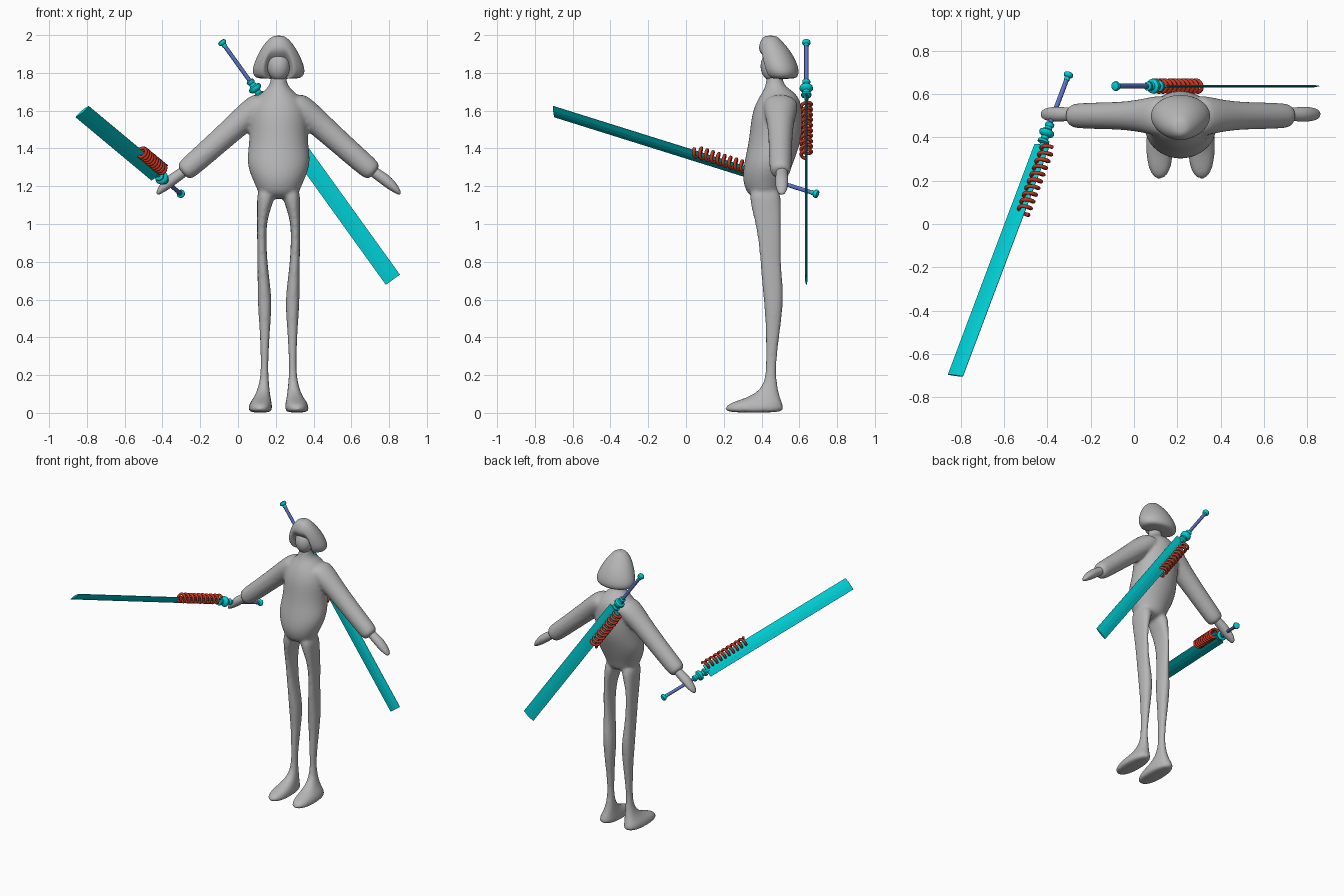
import bpy, bmesh, math
from mathutils import Vector, Matrix

cube = bpy.data.objects.get("Cube")
if cube:
    bpy.data.objects.remove(cube)

CX = 0.215  # the figure stands off-centre


def material(name, rgb):
    m = bpy.data.materials.new(name)
    m.use_nodes = True
    m.diffuse_color = (*rgb, 1)
    m.node_tree.nodes["Principled BSDF"].inputs["Base Color"].default_value = (*rgb, 1)
    return m


GREY = material("clay grey", (0.47, 0.47, 0.47))
CYAN = material("cyan metal", (0.0, 0.62, 0.66))
RED = material("coil red", (0.6, 0.04, 0.015))
BLUE = material("grip blue", (0.1, 0.17, 0.55))


def add_object(name, bm, mat, smooth=True, matrix=None):
    bmesh.ops.recalc_face_normals(bm, faces=bm.faces)
    mesh = bpy.data.meshes.new(name)
    bm.to_mesh(mesh)
    bm.free()
    mesh.materials.append(mat)
    for p in mesh.polygons:
        p.use_smooth = smooth
    ob = bpy.data.objects.new(name, mesh)
    bpy.context.collection.objects.link(ob)
    if matrix:
        ob.matrix_world = matrix
    return ob


def loft(bm, rings, u=(1, 0, 0), v=(0, 1, 0), power=2.0, n=20):
    """Skin closed rings given as (centre, radius along u, radius along v)."""
    u, v = Vector(u), Vector(v)
    loops = []
    for c, a, b in rings:
        loop = []
        for i in range(n):
            t = 2 * math.pi * i / n
            cs, sn = math.cos(t), math.sin(t)
            p = u * a * math.copysign(abs(cs) ** (2 / power), cs)
            q = v * b * math.copysign(abs(sn) ** (2 / power), sn)
            loop.append(bm.verts.new(Vector(c) + p + q))
        loops.append(loop)
    for lo, hi in zip(loops, loops[1:]):
        for i in range(n):
            j = (i + 1) % n
            bm.faces.new((lo[i], lo[j], hi[j], hi[i]))
    bm.faces.new(loops[0])
    bm.faces.new(loops[-1])
    return loops


def levels(rows, x=None):
    """Rows of (z, half width, front y, back y[, x]) to horizontal rings."""
    return [((CX + (r[4] * x if x else 0), (r[2] + r[3]) / 2, r[0]), r[1], (r[3] - r[2]) / 2)
            for r in rows]


# Body: torso, neck, arms and legs fused into one smooth skin
body = bmesh.new()
loft(body, levels([
    (1.13, .095, .34, .50), (1.2, .122, .305, .52), (1.26, .15, .298, .545),
    (1.33, .172, .308, .572), (1.42, .158, .328, .605), (1.5, .156, .338, .617),
    (1.58, .158, .347, .617), (1.65, .135, .372, .61), (1.7, .085, .405, .575),
    (1.73, .048, .42, .52), (1.78, .04, .428, .51), (1.83, .04, .43, .51)]))
for s in (1, -1):
    loft(body, levels([
        (0, .062, .205, .515, .097), (.025, .063, .203, .518, .097),
        (.05, .06, .225, .512, .095), (.07, .05, .29, .503, .09),
        (.1, .038, .365, .493, .083), (.15, .027, .412, .482, .077),
        (.22, .019, .422, .477, .075), (.32, .021, .422, .483, .074),
        (.45, .028, .423, .5, .073), (.58, .038, .413, .515, .073),
        (.68, .033, .403, .513, .078), (.8, .026, .393, .502, .086),
        (.92, .024, .382, .502, .09), (1.02, .026, .362, .502, .088),
        (1.1, .04, .342, .505, .074), (1.2, .055, .33, .5, .06)], s), power=2.3)
    arm = [(.06, 1.65, .06, .09), (.107, 1.62, .077, .095), (.18, 1.56, .071, .077),
           (.258, 1.49, .066, .066), (.37, 1.39, .062, .062), (.45, 1.32, .06, .06),
           (.492, 1.284, .057, .057), (.51, 1.268, .042, .042)]
    loft(body, [((CX + s * x, .5, z), a, b) for x, z, a, b in arm], u=(s * .65, 0, .76))
body_ob = add_object("body", body, GREY)
sub = body_ob.modifiers.new("round", "SUBSURF")
sub.levels = sub.render_levels = 2
fuse = body_ob.modifiers.new("fuse", "REMESH")
fuse.mode, fuse.voxel_size, fuse.use_smooth_shade = "VOXEL", 0.01, True
relax = body_ob.modifiers.new("relax", "SMOOTH")
relax.factor, relax.iterations = 0.5, 5


def soften(ob, level=2):
    m = ob.modifiers.new("round", "SUBSURF")
    m.levels = m.render_levels = level


# Hands
for side, s in (("left", 1), ("right", -1)):
    bm = bmesh.new()
    hand = [(.47, 1.3, .03, .03), (.52, 1.265, .03, .032), (.56, 1.238, .033, .036),
            (.597, 1.205, .029, .035), (.625, 1.18, .02, .028), (.644, 1.157, .008, .014)]
    loft(bm, [((CX + s * x, .507, z), a, b) for x, z, a, b in hand],
         u=(s * .7, 0, .71), n=12)
    soften(add_object(side + "_hand", bm, GREY))

# Bobbed hair with a recess at the front for the face
hair = bmesh.new()
rings = loft(hair, levels([
    (1.768, .1, .445, .57), (1.778, .128, .42, .592), (1.81, .142, .4, .6),
    (1.86, .127, .387, .585), (1.91, .103, .383, .557), (1.95, .078, .387, .525),
    (1.98, .052, .4, .497), (1.998, .025, .42, .475)]), n=32)
for ring in rings[:4]:
    for vert in ring:
        if abs(vert.co.x - CX) < .065 and vert.co.y < .45:
            vert.co.y += .055
soften(add_object("hair", hair, GREY), 2)

# Face
bm = bmesh.new()
bmesh.ops.create_uvsphere(bm, u_segments=24, v_segments=16, radius=1)
bmesh.ops.scale(bm, vec=(.06, .06, .078), verts=bm.verts)
bmesh.ops.translate(bm, vec=(CX, .455, 1.835), verts=bm.verts)
add_object("face", bm, GREY)


# Swords: local z runs from pommel to tip, local x points to the coiled edge
def turned(name, profile, mat, matrix):
    bm = bmesh.new()
    loft(bm, [((0, 0, z), r, r) for r, z in profile], n=16)
    add_object(name, bm, mat, True, matrix)
    bpy.ops.object.select_all(action="DESELECT")
    ob = bpy.data.objects[name]
    ob.select_set(True)
    bpy.context.view_layer.objects.active = ob
    bpy.ops.object.shade_smooth_by_angle(angle=math.radians(40))


def sword(name, pommel, tip, edge):
    pommel, tip = Vector(pommel), Vector(tip)
    length = (tip - pommel).length
    z = (tip - pommel).normalized()
    x = Vector(edge)
    x = (x - z * x.dot(z)).normalized()
    y = z.cross(x)
    matrix = Matrix.Translation(pommel) @ Matrix((x, y, z)).transposed().to_4x4()

    turned(name + "_pommel", [(.01, -.014), (.02, -.01), (.023, 0), (.02, .008),
                              (.013, .012), (.013, .026)], CYAN, matrix)
    turned(name + "_grip", [(.011, .02), (.011, .26)], BLUE, matrix)
    turned(name + "_guard", [(.014, .245), (.021, .25), (.021, .262), (.016, .268),
                             (.02, .28), (.034, .288), (.036, .3), (.03, .31),
                             (.018, .316), (.018, .33), (.027, .335), (.027, .346),
                             (.012, .352), (.01, .375)], CYAN, matrix)

    # Flat blade with a ridged centre and square tip
    half, thick = .046, .006
    section = [(-half, -.001), (-.012, -thick), (.012, -thick), (half, -.001),
               (half, .001), (.012, thick), (-.012, thick), (-half, .001)]
    bm = bmesh.new()
    ends = [[bm.verts.new((px, py, h)) for px, py in section] for h in (.358, length)]
    for i in range(len(section)):
        j = (i + 1) % len(section)
        bm.faces.new((ends[0][i], ends[0][j], ends[1][j], ends[1][i]))
    bm.faces.new(ends[0])
    bm.faces.new(ends[1])
    add_object(name + "_blade", bm, CYAN, False, matrix)

    # Coil wound around one edge of the blade
    turns, steps, radius = 10, 18, .027
    curve = bpy.data.curves.new(name + "_coil", "CURVE")
    curve.dimensions = "3D"
    curve.bevel_depth, curve.bevel_resolution, curve.use_fill_caps = .009, 2, True
    spline = curve.splines.new("POLY")
    count = turns * steps
    spline.points.add(count)
    for i, point in enumerate(spline.points):
        t = 2 * math.pi * i / steps
        point.co = (.038 + radius * math.cos(t), radius * math.sin(t),
                    .365 + .345 * i / count, 1)
    temp = bpy.data.objects.new(name + "_coil_path", curve)
    bpy.context.collection.objects.link(temp)
    mesh = bpy.data.meshes.new_from_object(
        temp.evaluated_get(bpy.context.evaluated_depsgraph_get()))
    bpy.data.objects.remove(temp)
    bm = bmesh.new()
    bm.from_mesh(mesh)
    add_object(name + "_coil", bm, RED, True, matrix)


sword("back_sword", (-.083, .637, 1.96), (.82, .637, .705), (-.81, 0, -.585))
sword("hand_sword", (-.303, .688, 1.16), (-.825, -.7, 1.595), (.07, -.008, .06))
